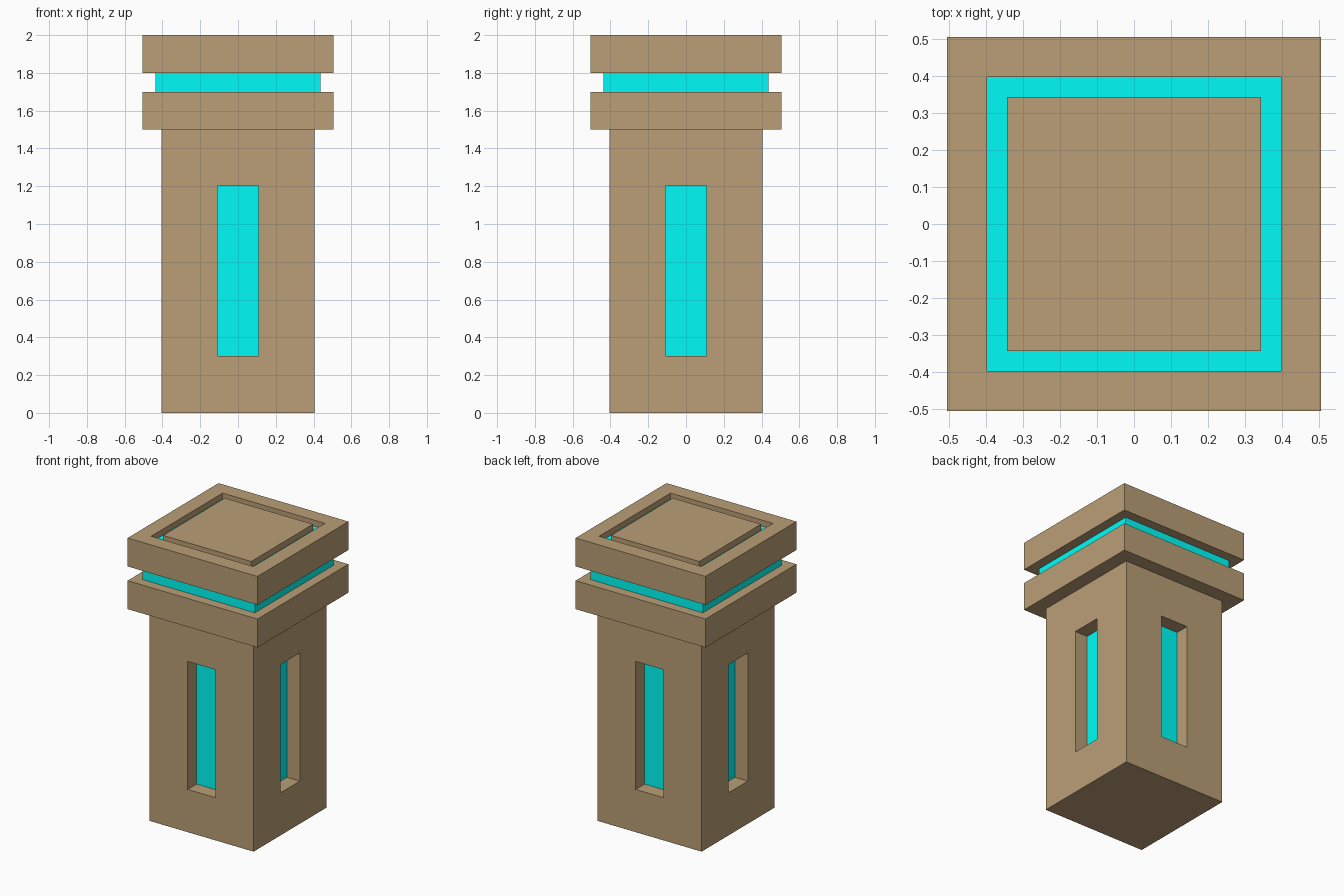
import bpy, bmesh
from mathutils import Matrix, Vector

if "Cube" in bpy.data.objects:
    bpy.data.objects.remove(bpy.data.objects["Cube"])


def material(name, rgb):
    m = bpy.data.materials.new(name)
    m.diffuse_color = (*rgb, 1)
    m.use_nodes = True
    m.node_tree.nodes["Principled BSDF"].inputs["Base Color"].default_value = m.diffuse_color
    return m


stone = material("stone", (0.49, 0.345, 0.18))
glow = material("glow", (0.0, 0.98, 0.93))


def boxes(name, specs, mat=None):
    """One object made of boxes, each given as (centre, size, turn matrix)."""
    bm = bmesh.new()
    for centre, size, turn in specs:
        place = turn @ Matrix.Translation(centre) @ Matrix.Diagonal((*size, 1))
        bmesh.ops.create_cube(bm, size=1, matrix=place)
    me = bpy.data.meshes.new(name)
    bm.to_mesh(me)
    bm.free()
    ob = bpy.data.objects.new(name, me)
    bpy.context.collection.objects.link(ob)
    if mat:
        me.materials.append(mat)
    return ob


def slab(name, half, z0, z1, mat):
    spec = (Vector((0, 0, (z0 + z1) / 2)), (2 * half, 2 * half, z1 - z0), Matrix())
    return boxes(name, [spec], mat)


def around(centre, size):
    """Repeat a box on all four sides."""
    return [(Vector(centre), size, Matrix.Rotation(i * 1.5707963268, 4, 'Z')) for i in range(4)]


def cut(target, cutter):
    cutter.hide_render = True
    cutter.hide_viewport = True
    cutter.display_type = 'WIRE'
    mod = target.modifiers.new("cut", 'BOOLEAN')
    mod.operation = 'DIFFERENCE'
    mod.solver = 'EXACT'
    mod.object = cutter


# Shaft with a tall recessed window on each side
shaft = slab("shaft", 0.405, 0, 1.5, stone)
cut(shaft, boxes("window_cutter", around((0, -0.395, 0.75), (0.216, 0.2, 0.9))))
boxes("window_lights", around((0, -0.3, 0.75), (0.216, 0.01, 0.9)), glow)

# Lower collar, glowing band and cap
slab("collar", 0.505, 1.5, 1.7, stone)
slab("light_band", 0.437, 1.7, 1.8, glow)
cap = slab("cap", 0.505, 1.8, 2.0, stone)
cap.data.materials.append(glow)

# Square groove in the cap: inset, sink, glowing floor, raise the centre again
depth = 0.042
bm = bmesh.new()
bm.from_mesh(cap.data)
bm.normal_update()
top = max(bm.faces, key=lambda f: f.calc_center_median().z)
for thickness, rise, mat in ((0.152, 0, 0), (0, -depth, 0), (0.077, 0, 1), (0, depth, 0)):
    rim = bmesh.ops.inset_individual(bm, faces=[top], thickness=thickness, depth=rise)["faces"]
    for f in rim:
        f.material_index = mat
    bm.normal_update()
bm.to_mesh(cap.data)
bm.free()
